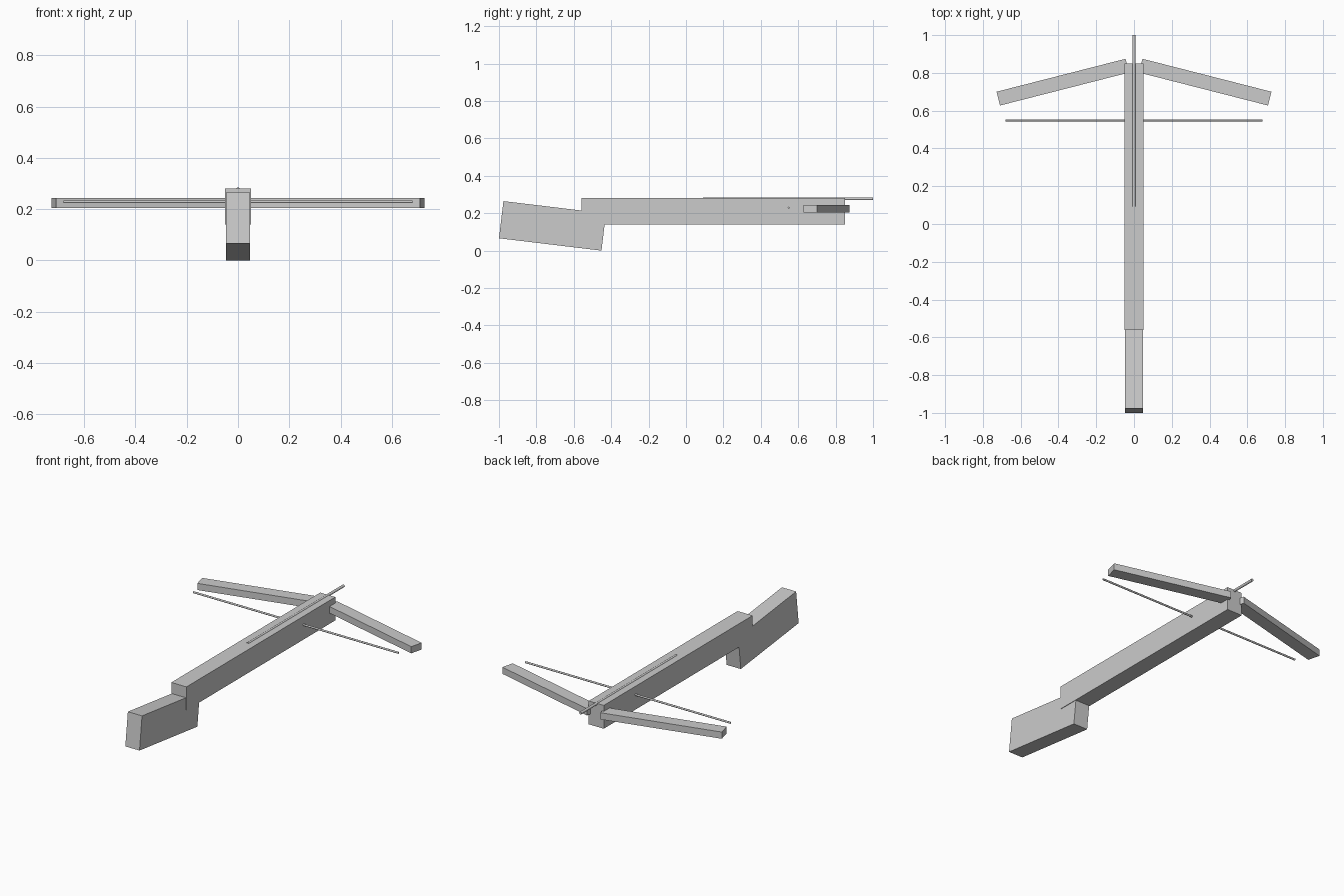
import bpy
import math

cube = bpy.data.objects.get("Cube")
if cube:
    bpy.data.objects.remove(cube, do_unlink=True)

# One plain grey for every part
grey = bpy.data.materials.new("plain grey")
grey.use_nodes = True
colour = (0.6, 0.6, 0.6, 1.0)
grey.diffuse_color = colour
grey.node_tree.nodes["Principled BSDF"].inputs["Base Color"].default_value = colour


def box(name, centre, size, rotation=(0, 0, 0)):
    bpy.ops.mesh.primitive_cube_add(size=1, location=centre, rotation=rotation)
    obj = bpy.context.object
    obj.name = name
    obj.scale = size
    bpy.ops.object.transform_apply(location=False, rotation=False, scale=True)
    obj.data.materials.append(grey)
    return obj


def rod(name, centre, radius, length, rotation):
    bpy.ops.mesh.primitive_cylinder_add(vertices=12, radius=radius, depth=length,
                                        location=centre, rotation=rotation)
    obj = bpy.context.object
    obj.name = name
    obj.data.materials.append(grey)
    bpy.ops.object.shade_smooth_by_angle(angle=math.radians(40))
    return obj


# Long body and the tilted shoulder stock behind it
box("body", (0, 0.145, 0.21), (0.1, 1.41, 0.14))
box("stock", (0, -0.714, 0.132), (0.094, 0.552, 0.2), (-0.12, 0, 0))

# Swept-back bow limbs
for side, label in ((1, "left"), (-1, "right")):
    box(label + "_limb", (side * 0.377, 0.751, 0.224),
        (0.705, 0.075, 0.04), (0, 0, -side * 0.25))

# Straight string through the body, and the bolt lying along the top
rod("string", (0, 0.549, 0.229), 0.0055, 1.36, (0, math.pi / 2, 0))
rod("bolt", (0, 0.546, 0.277), 0.008, 0.908, (math.pi / 2, 0, 0))
